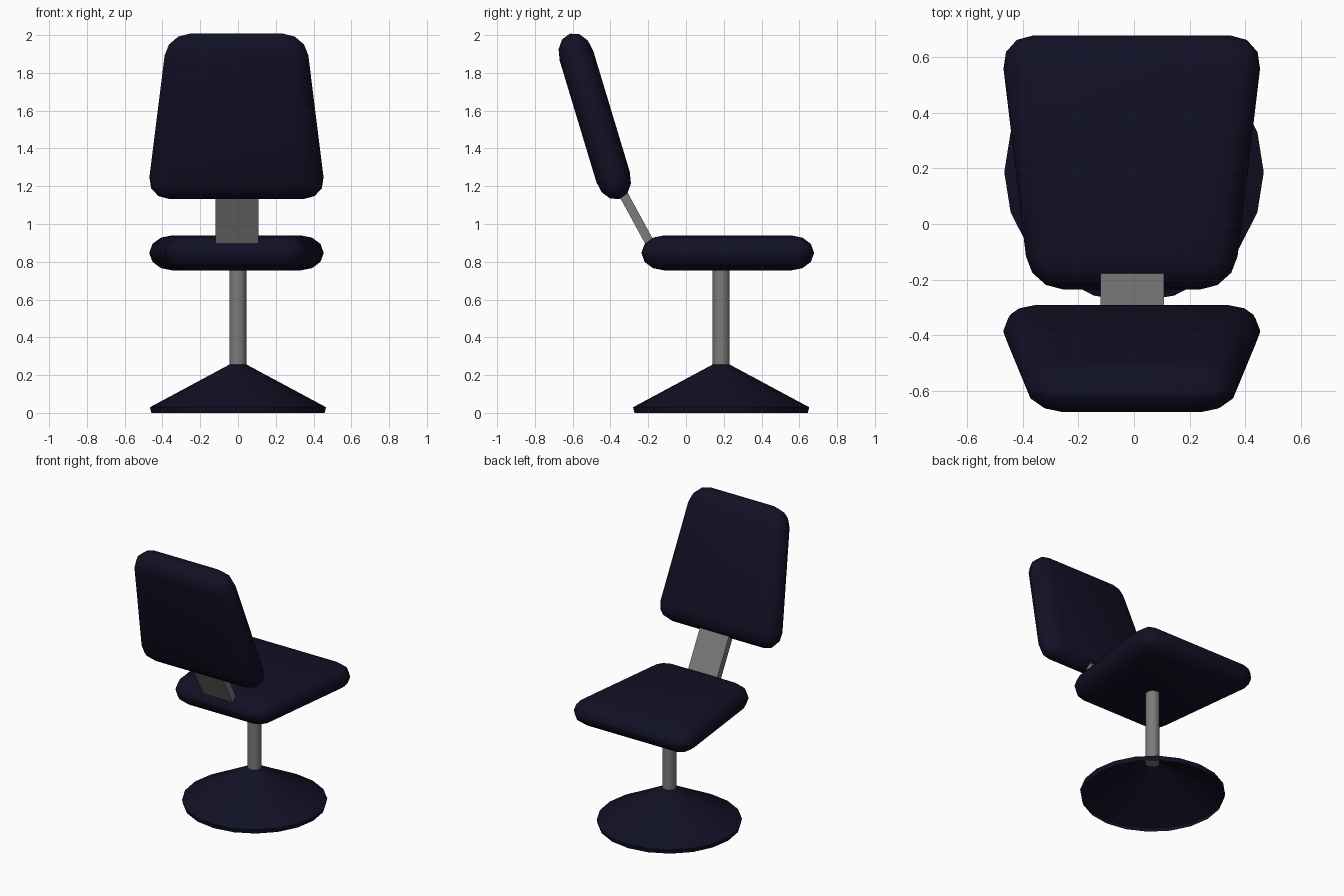
import bpy, bmesh, math
from mathutils import Matrix, Vector

if "Cube" in bpy.data.objects:
    bpy.data.objects.remove(bpy.data.objects["Cube"])


def material(name, rgb):
    m = bpy.data.materials.new(name)
    m.diffuse_color = (*rgb, 1)
    m.use_nodes = True
    m.node_tree.nodes["Principled BSDF"].inputs["Base Color"].default_value = m.diffuse_color
    return m


navy = material("navy", (0.0055, 0.0055, 0.019))
grey = material("grey metal", (0.2, 0.2, 0.2))


def finish(bm, name, mat, matrix, smooth=True):
    bmesh.ops.recalc_face_normals(bm, faces=bm.faces[:])
    me = bpy.data.meshes.new(name)
    bm.to_mesh(me)
    bm.free()
    ob = bpy.data.objects.new(name, me)
    bpy.context.collection.objects.link(ob)
    me.transform(matrix)
    me.materials.append(mat)
    if smooth:
        bpy.ops.object.select_all(action='DESELECT')
        ob.select_set(True)
        bpy.context.view_layer.objects.active = ob
        bpy.ops.object.shade_smooth_by_angle(angle=math.radians(40))
    return ob


# Padded trapezoid cushion, wide end towards local +y
def cushion(name, matrix):
    bm = bmesh.new()
    bmesh.ops.create_cube(bm, size=1)
    for v in bm.verts:
        half = 0.475 if v.co.y > 0 else 0.366
        v.co = Vector((math.copysign(half, v.co.x), v.co.y * 0.912, v.co.z * 0.25))
    bmesh.ops.bevel(bm, geom=bm.edges[:], offset=0.12, segments=3,
                    profile=0.5, affect='EDGES', clamp_overlap=True)
    for v in bm.verts:
        v.co.z *= 0.185 / 0.25
    return finish(bm, name, navy, matrix)


cushion("seat", Matrix.Translation((-0.008, 0.221, 0.847)))
cushion("backrest", Matrix.Translation((-0.008, -0.483, 1.57))
        @ Matrix.Rotation(math.radians(-73.2), 4, 'X'))

# Flat bracket joining seat and backrest
low, high = Vector((-0.006, -0.176, 0.872)), Vector((-0.006, -0.355, 1.2))
d = high - low
bm = bmesh.new()
bmesh.ops.create_cube(bm, size=1)
for v in bm.verts:
    v.co = Vector((v.co.x * 0.228, v.co.y * 0.048, v.co.z * d.length))
finish(bm, "back_bracket", grey, Matrix.Translation((low + high) / 2)
       @ Matrix.Rotation(math.atan2(-d.y, d.z), 4, 'X'), smooth=False)

# Round column
bm = bmesh.new()
bmesh.ops.create_cone(bm, cap_ends=True, segments=20, radius1=0.045,
                      radius2=0.045, depth=0.54)
finish(bm, "column", grey, Matrix.Translation((0, 0.186, 0.51)))

# Hollow conical foot, open underneath
bm = bmesh.new()
rings = []
for r, z in ((0.459, 0), (0.466, 0.03), (0.045, 0.256)):
    rings.append([bm.verts.new((r * math.cos(i * math.tau / 20),
                                r * math.sin(i * math.tau / 20), z))
                  for i in range(20)])
for a, b in zip(rings, rings[1:]):
    for i in range(20):
        j = (i + 1) % 20
        bm.faces.new((a[i], a[j], b[j], b[i]))
finish(bm, "base", navy, Matrix.Translation((0, 0.186, 0)))
